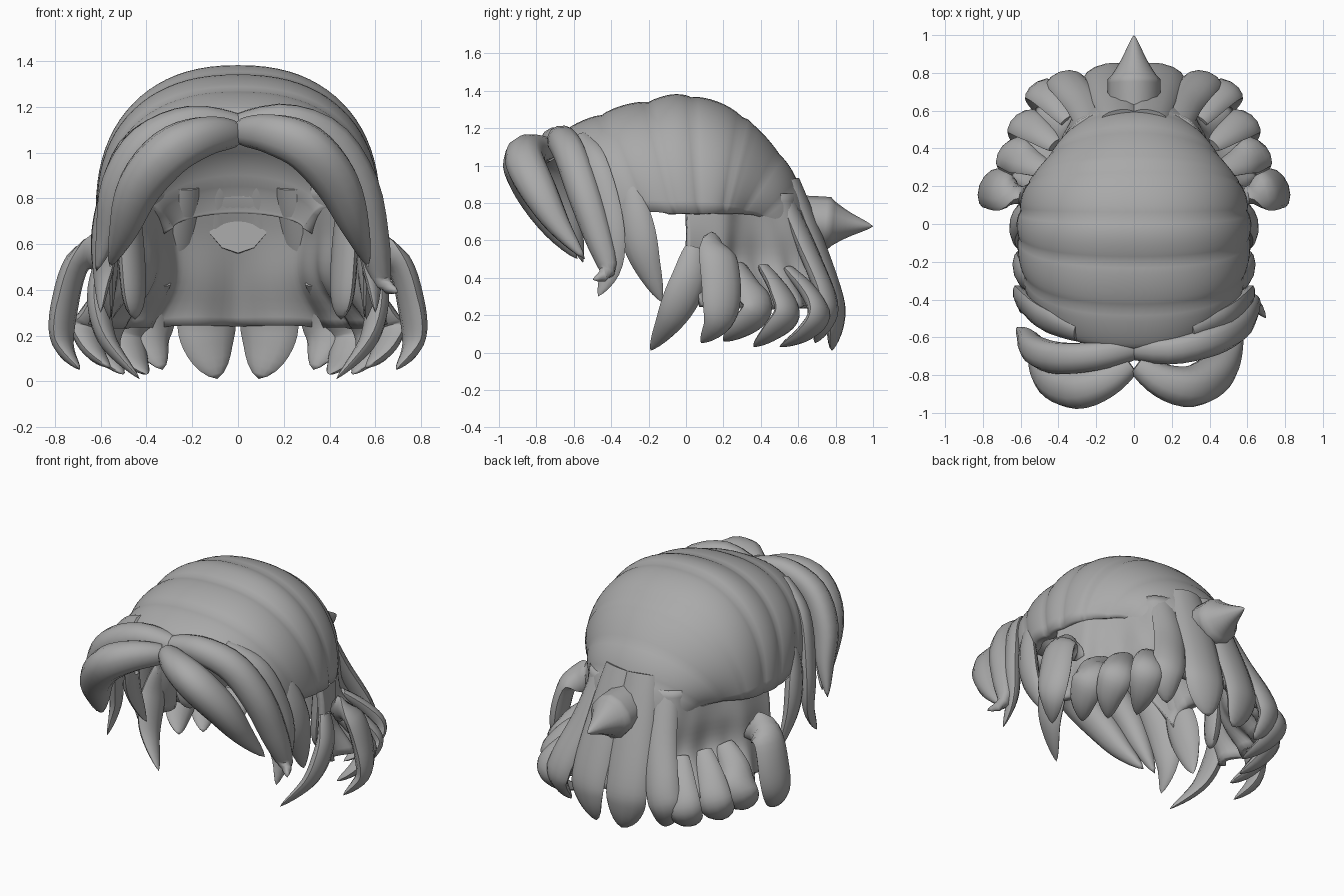
import bpy, bmesh, math
from mathutils import Vector

if "Cube" in bpy.data.objects:
    bpy.data.objects.remove(bpy.data.objects["Cube"])

grey = bpy.data.materials.new("hair grey")
grey.diffuse_color = (0.4, 0.4, 0.4, 1)
grey.use_nodes = True
grey.node_tree.nodes["Principled BSDF"].inputs["Base Color"].default_value = grey.diffuse_color
CENTRE = Vector((0, -0.05, 0.6))


def spline(pts, t):
    """Smooth curve through tuples of any size, t from 0 to 1."""
    n = len(pts) - 1
    i = min(int(t * n), n - 1)
    f = t * n - i
    a, b, c, d = pts[max(i - 1, 0)], pts[i], pts[i + 1], pts[min(i + 2, n)]
    return [0.5 * (2 * q + (r - p) * f + (2 * p - 5 * q + 4 * r - s) * f * f
                   + (3 * q - p - 3 * r + s) * f ** 3) for p, q, r, s in zip(a, b, c, d)]


def finish(name, bm, angle=40):
    me = bpy.data.meshes.new(name)
    bm.to_mesh(me)
    bm.free()
    me.materials.append(grey)
    ob = bpy.data.objects.new(name, me)
    bpy.context.collection.objects.link(ob)
    bpy.ops.object.select_all(action='DESELECT')
    ob.select_set(True)
    bpy.context.view_layer.objects.active = ob
    bpy.ops.object.shade_smooth_by_angle(angle=math.radians(angle))
    return ob


def sheet(name, rows, thickness):
    bm = bmesh.new()
    vs = [[bm.verts.new(p) for p in row] for row in rows]
    for a, b in zip(vs, vs[1:]):
        for j in range(len(a) - 1):
            bm.faces.new((a[j], a[j + 1], b[j + 1], b[j]))
    ob = finish(name, bm)
    mod = ob.modifiers.new("thickness", 'SOLIDIFY')
    mod.thickness = thickness
    mod.offset = -1


def lock(name, pts, hw, thick=0.05, power=2, up=None, side=1, start=0.55):
    """Tapered lens-shaped strand swept along a path."""
    bm = bmesh.new()
    steps, sides, rings = 20, 12, []
    pts = [(x * side, y, z) for x, y, z in pts]
    for k in range(steps):
        t = k / steps
        p = Vector(spline(pts, t))
        tan = (Vector(spline(pts, min(t + 0.02, 1))) - Vector(spline(pts, max(t - 0.02, 0)))).normalized()
        out = Vector(up) if up else p - CENTRE
        out = (out - tan * out.dot(tan)).normalized()
        wide = tan.cross(out)
        if t < 0.45:
            s = start + (1 - start) * math.sin(t / 0.45 * math.pi / 2)
        else:
            s = 1 - ((t - 0.45) / 0.55) ** power
        ring = []
        for m in range(sides):
            a = 2 * math.pi * m / sides
            ring.append(bm.verts.new(p + wide * hw * s * math.cos(a)
                                     + out * thick * s * math.sin(a) * abs(math.sin(a)) ** 0.3))
        rings.append(ring)
    tip = bm.verts.new(pts[-1])
    for a, b in zip(rings, rings[1:]):
        for m in range(sides):
            n = (m + 1) % sides
            bm.faces.new((a[m], a[n], b[n], b[m]))
    for m in range(sides):
        bm.faces.new((rings[-1][m], rings[-1][(m + 1) % sides], tip))
    bm.faces.new(rings[0])
    bmesh.ops.recalc_face_normals(bm, faces=bm.faces)
    finish(name, bm, 50)


def pair(name, *args, **kw):
    for side, tag in ((1, "right"), (-1, "left")):
        lock(f"{name}_{tag}", *args, side=side, **kw)


# Cap: hoops from brow to nape (top y, top z, bottom y, bottom z, half width, roundness)
hoops = [(-.66, 1.17, -.3, .62, .56, .85), (-.45, 1.27, -.22, .74, .59, .85), (-.2, 1.34, -.06, .74, .61, .86),
         (.03, 1.365, .07, .74, .6, .88), (.3, 1.26, .2, .74, .56, .92), (.5, 1.06, .3, .74, .47, 1),
         (.6, .9, .4, .72, .39, 1), (.66, .74, .48, .64, .33, 1)]
rows = []
for i in range(57):
    u = i / 56
    yt, zt, yb, zb, hw, q = spline(hoops, u)
    swell = 1 + 0.02 * abs(math.sin(u * 7 * math.pi)) ** 0.7   # layered strand bands
    if u > 0.6:
        swell = 1 + (swell - 1) * 0.4
    row = []
    for j in range(41):
        th = (j / 40 - 0.5) * math.pi
        c = max(math.cos(th), 0) ** q
        s = math.copysign(abs(math.sin(th)) ** q, th)
        p = Vector((hw * s, yb + (yt - yb) * c, zb + (zt - zb) * c))
        row.append(CENTRE + (p - CENTRE) * swell)
    rows.append(row)
sheet("cap", rows, 0.06)

# Pleated curtain around the sides and back: plan outlines from low to high
low = [(.6, .08), (.63, .24), (.6, .4), (.5, .59), (.36, .74), (0, .79)]
mid = [(.6, .02), (.55, .2), (.45, .32), (.38, .5), (.28, .65), (0, .74)]
upper = [(.6, .01), (.55, .2), (.45, .31), (.37, .47), (.28, .61), (0, .68)]
top = [(.57, 0), (.54, .2), (.45, .29), (.36, .44), (.27, .56), (0, .61)]
outlines = [r + [(-x, y) for x, y in r[-2::-1]] for r in (low, mid, upper, top)]
rows = []
for i in range(16):
    v = i / 15
    row = []
    for j in range(81):
        t = j / 80
        x, y = spline([spline(o, t) for o in outlines], v)
        k = 1 + 0.04 * (1 - v) ** 2 * math.cos(t * 20 * math.pi)
        row.append((x * k, y * k, 0.25 + 0.6 * v))
    rows.append(row)
sheet("curtain", rows, 0.04)

# Back locks reaching the nape
pair("back_lock", [(.08, .57, .92), (.11, .69, .6), (.135, .79, .3), (.13, .8, .16), (.09, .78, .01)],
     .13, power=3.5, start=.75)
pair("back_outer_lock", [(.23, .52, .85), (.28, .65, .55), (.36, .75, .3), (.38, .75, .18), (.33, .69, .05)],
     .1, power=3.5, start=.7)

# Fan of flicked locks from nape to ear
pair("nape_lock", [(.34, .55, .44), (.43, .66, .32), (.49, .71, .2), (.46, .63, .1), (.4, .5, .03)], .1, power=2.5)
pair("fan_rear_lock", [(.41, .42, .45), (.52, .5, .33), (.59, .54, .21), (.57, .46, .11), (.5, .36, .03)],
     .1, power=2.5)
pair("fan_front_lock", [(.47, .29, .46), (.59, .34, .35), (.66, .38, .23), (.63, .29, .13), (.56, .2, .06)],
     .1, power=2.5)
pair("ear_outer_lock", [(.58, .15, .56), (.7, .17, .52), (.76, .19, .32), (.765, .17, .16), (.69, .08, .05)],
     .11, .055, power=2.3, start=.8)
pair("ear_front_lock", [(.58, .05, .56), (.61, .01, .38), (.57, -.08, .18), (.43, -.19, .01)], .1, power=1.7)
pair("inner_side_panel", [(.5, .16, .85), (.47, .17, .6), (.45, .16, .27)], .1, power=5, start=.9)

# Flicked tuft at the back
lock("back_tuft", [(0, .62, .7), (0, .72, .695), (0, .86, .685), (0, 1, .675)], .14, .14, .8, (0, .1, 1), start=1)

# Locks in front of the ears
pair("temple_lock", [(.55, -.3, .88), (.58, -.27, .7), (.59, -.22, .5), (.56, -.13, .27)], .1)
pair("cheek_lock", [(.3, -.58, 1.14), (.48, -.5, 1), (.57, -.42, .7), (.59, -.4, .47), (.6, -.47, .3)], .1)

# Swept fringe, parted in the middle
lock("fringe_upper_right", [(0, -.66, 1.11), (.2, -.67, 1.14), (.4, -.62, 1.06), (.53, -.55, .86),
                            (.59, -.47, .62), (.63, -.42, .44), (.7, -.5, .39)], .095, .085, start=.7)
lock("fringe_front_right", [(.02, -.74, 1.09), (.15, -.83, 1.08), (.3, -.86, 1.02), (.43, -.79, .87),
                            (.51, -.68, .68), (.57, -.54, .5)], .11, .115)
lock("fringe_upper_left", [(0, -.66, 1.11), (-.2, -.7, 1.13), (-.4, -.71, 1.04), (-.52, -.67, .86),
                           (-.57, -.6, .65), (-.62, -.55, .48)], .095, .085, start=.7)
lock("fringe_front_left", [(-.02, -.74, 1.08), (-.15, -.83, 1.07), (-.3, -.87, 1), (-.43, -.81, .85),
                           (-.5, -.7, .66), (-.56, -.58, .5)], .11, .115)
